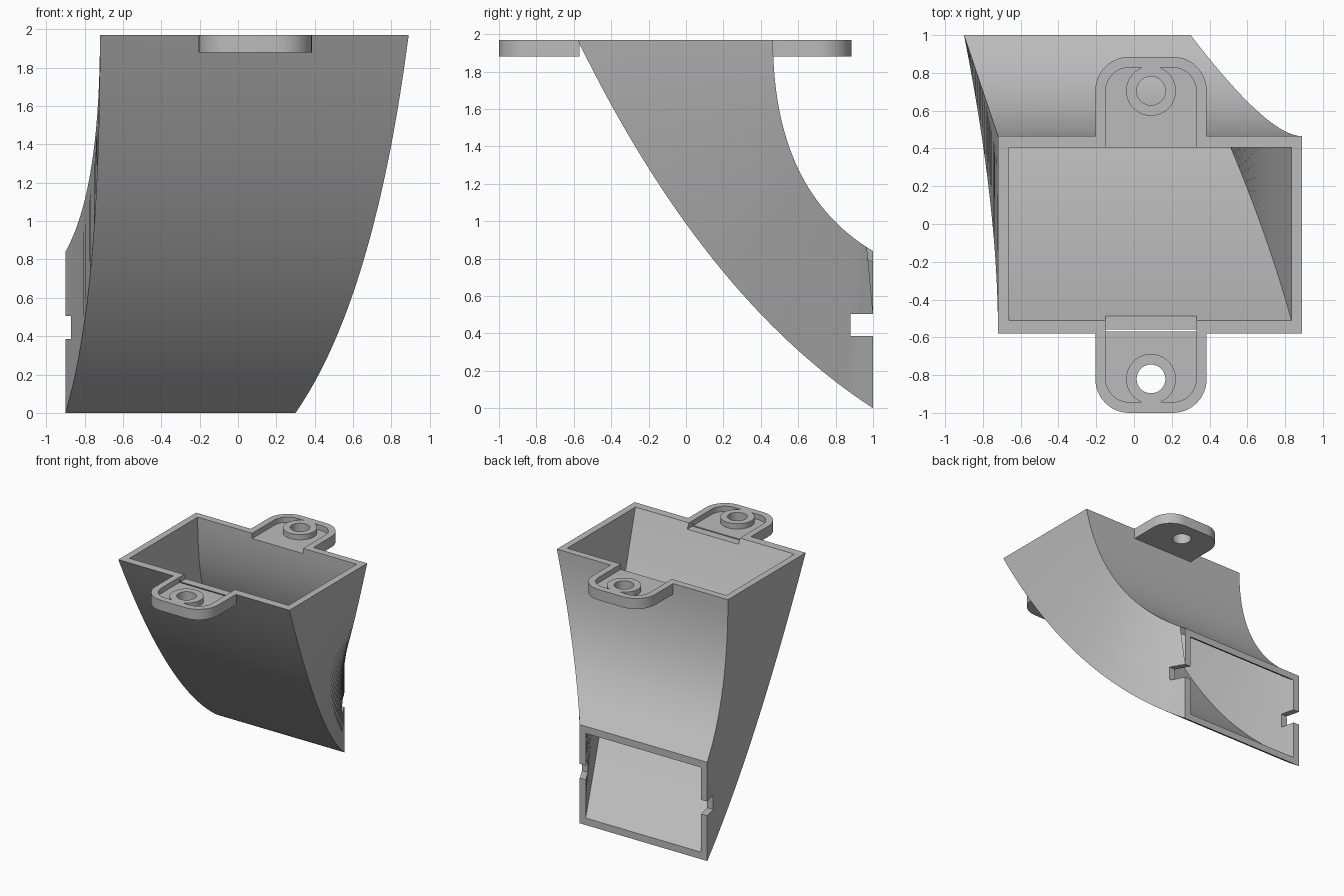
import bpy, bmesh, math
from mathutils import Vector

if "Cube" in bpy.data.objects:
    bpy.data.objects.remove(bpy.data.objects["Cube"], do_unlink=True)

grey = bpy.data.materials.new("plain grey")
grey.use_nodes = True
grey.diffuse_color = (0.5, 0.5, 0.5, 1)
grey.node_tree.nodes["Principled BSDF"].inputs["Base Color"].default_value = (0.5, 0.5, 0.5, 1)

TOP = 1.97
WALL = 0.057
STEPS = 32
MID_X = 0.09          # centre line of the tabs
FLOOR = TOP - 0.045   # bottom of the tab recess


def finish(name, bm):
    bmesh.ops.recalc_face_normals(bm, faces=bm.faces[:])
    mesh = bpy.data.meshes.new(name)
    bm.to_mesh(mesh)
    bm.free()
    mesh.materials.append(grey)
    ob = bpy.data.objects.new(name, mesh)
    bpy.context.collection.objects.link(ob)
    return ob


def prism(name, points, z0, z1):
    bm = bmesh.new()
    face = bm.faces.new([bm.verts.new((x, y, z0)) for x, y in points])
    new = bmesh.ops.extrude_face_region(bm, geom=[face])["geom"]
    verts = [v for v in new if isinstance(v, bmesh.types.BMVert)]
    bmesh.ops.translate(bm, verts=verts, vec=(0, 0, z1 - z0))
    return finish(name, bm)


def circle(x, y, r, n=48):
    return [(x + r * math.cos(i * math.tau / n), y + r * math.sin(i * math.tau / n)) for i in range(n)]


def tab_outline(half, y_in, y_out, r):
    # square at the duct, rounded at the free end
    s = 1 if y_out > y_in else -1
    pts = [(MID_X + half, y_in)]
    for side, start in ((1, 0), (-1, 90)):
        for i in range(13):
            a = math.radians(start + i * 7.5)
            pts.append((MID_X + side * (half - r) + r * math.cos(a), y_out + s * (r * math.sin(a) - r)))
    return pts + [(MID_X - half, y_in)]


def cut(ob, *cutters):
    bpy.context.view_layer.objects.active = ob
    for c in cutters:
        mod = ob.modifiers.new("cut", "BOOLEAN")
        mod.operation = "DIFFERENCE"
        mod.solver = "EXACT"
        mod.object = c
        bpy.ops.object.modifier_apply(modifier=mod.name)


def smooth(ob):
    bpy.ops.object.select_all(action="DESELECT")
    ob.select_set(True)
    bpy.context.view_layer.objects.active = ob
    bpy.ops.object.shade_smooth_by_angle(angle=math.radians(30))


def bend(a, b, c, t):
    return Vector(a) * (1 - t) ** 2 + Vector(b) * 2 * t * (1 - t) + Vector(c) * t * t


def edges(x_left, x_right, front, back):
    # four corner curves from the top mouth to the rear mouth
    def corner(xs, yz):
        return [(x, *p) for x, p in zip(xs, yz)]
    return [corner(x_left, front), corner(x_right, front), corner(x_right, back), corner(x_left, back)]


# Curved duct with an even wall
outer = edges((-0.72, -0.72, -0.9), (0.89, 0.71, 0.3),
              ((-0.58, TOP), (0.094, 0.589), (1, 0)),
              ((0.465, TOP), (0.465, 1.16), (1, 0.84)))
inner = edges((-0.72 + WALL, -0.72 + WALL, -0.9 + WALL), (0.89 - WALL, 0.71 - WALL, 0.3 - WALL),
              ((-0.51, TOP), (0.153, 0.61), (1, 0.06)),
              ((0.405, TOP), (0.405, 1.137), (1, 0.78)))
bm = bmesh.new()
shells = [[[bm.verts.new(bend(*c, i / STEPS)) for c in curves] for i in range(STEPS + 1)]
          for curves in (outer, inner)]
for k in range(4):
    n = (k + 1) % 4
    for rings in shells:
        for a, b in zip(rings, rings[1:]):
            bm.faces.new((a[k], a[n], b[n], b[k]))
    for end in (0, -1):
        o, i = shells[0][end], shells[1][end]
        bm.faces.new((o[k], o[n], i[n], i[k]))
duct = finish("duct", bm)

# Clip notches in both side walls at the rear mouth
notch = prism("notch_cutter", [(-1.2, 0.88), (1.2, 0.88), (1.2, 1.2), (-1.2, 1.2)], 0.385, 0.505)
cut(duct, notch)
helpers = [notch]

# Mounting tabs with a recess, a boss and a screw hole
for name, wall_in, wall_out, tip, hole_y in (("front", -0.51, -0.57, -1.0, -0.82),
                                             ("back", 0.405, 0.455, 0.885, 0.705)):
    s = 1 if tip > 0 else -1
    tab = prism(name + "_tab", tab_outline(0.295, wall_out, tip, 0.18), TOP - 0.09, TOP)
    recess = prism(name + "_recess_cutter",
                   tab_outline(0.24, wall_in - s * 0.03, tip - s * 0.057, 0.125), FLOOR, TOP + 0.1)
    hole = prism(name + "_hole_cutter", circle(MID_X, hole_y, 0.076), TOP - 0.3, TOP + 0.2)
    boss = prism(name + "_boss", circle(MID_X, hole_y, 0.132), FLOOR - 0.02, TOP)
    cut(duct, recess)
    cut(tab, recess, hole)
    cut(boss, hole)
    helpers += [recess, hole]
    smooth(tab)
    smooth(boss)

smooth(duct)
for h in helpers:
    bpy.data.objects.remove(h, do_unlink=True)
